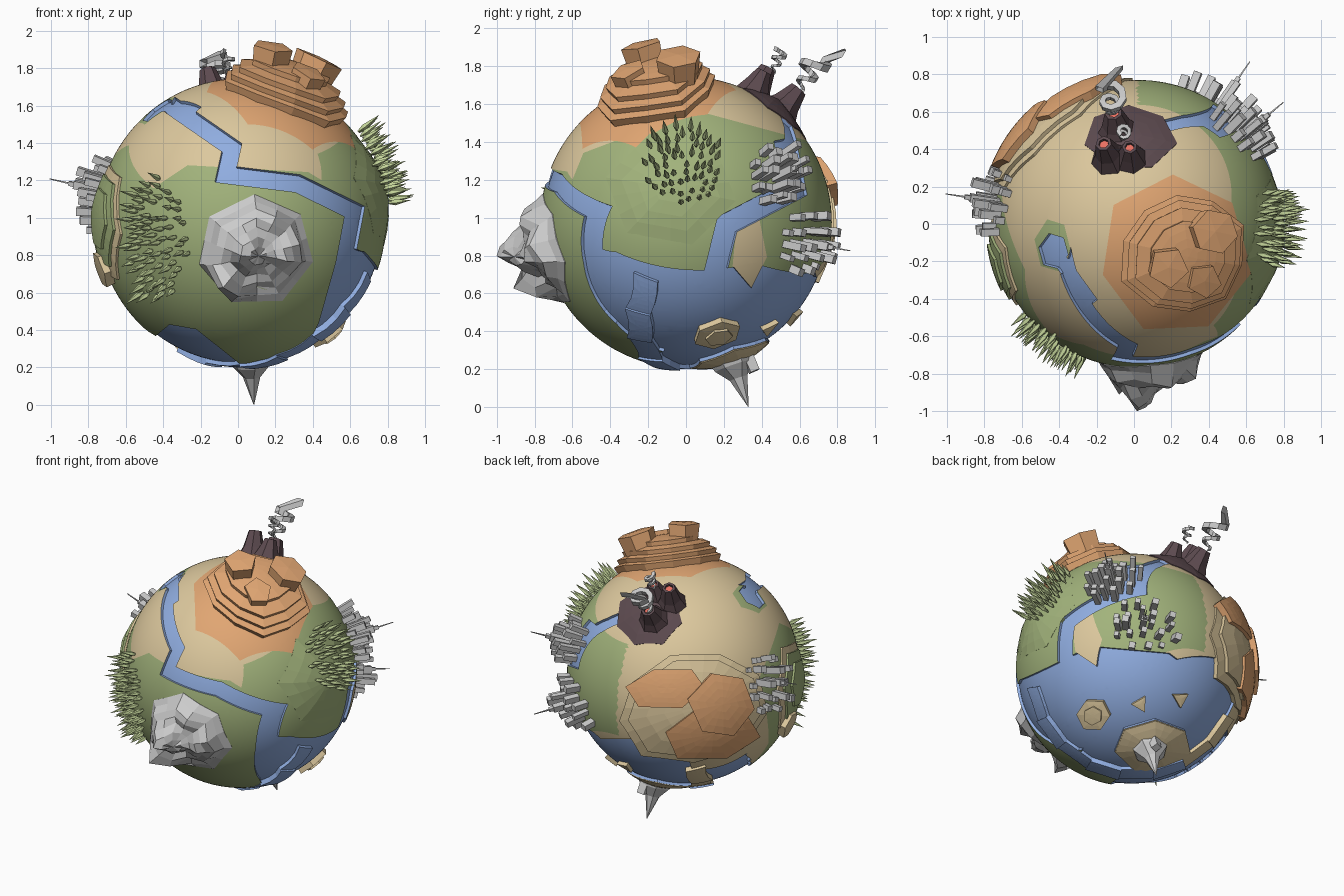
import bpy, bmesh, random
from math import sin, cos, pi, radians, sqrt, hypot
from mathutils import Vector

if "Cube" in bpy.data.objects:
    bpy.data.objects.remove(bpy.data.objects["Cube"])

random.seed(4)
C, R, Z = Vector((0.02, 0, 0.975)), 0.77, Vector((0, 0, 1))
COL = dict(sand=(.72, .58, .34), green=(.36, .45, .2), orange=(.75, .38, .17), blue=(.28, .42, .75),
           dark=(.11, .07, .08), tree=(.55, .66, .32), lava=(.8, .16, .12))
MAT = {}
for k, c in COL.items():
    MAT[k] = bpy.data.materials.new(k)
    MAT[k].diffuse_color = (*c, 1)

# map projections used for laying out regions: azimuth, elevation, centre, scale
VIEW = {}
for k, a, e, cx, cy, s in (('f', -90, 0, 242, 223, 187), ('r', 0, 0, 687, 223, 188), ('t', -90, 90, 1138, 225, 187),
                           ('bl', 135, 27, 685, 670, 151), ('br', 55, -30, 1131, 667, 151), ('l', 180, 0, 0, 0, 100)):
    a, e = radians(a), radians(e)
    h = Vector((cos(a), sin(a), 0))
    VIEW[k] = (Vector((-sin(a), cos(a), 0)), Z * cos(e) - h * sin(e), h * cos(e) + Z * sin(e), cx, cy, s)


def hit(view, px, py):
    """Unit direction from the planet centre for a map point."""
    rt, up, cam, cx, cy, s = VIEW[view]
    u, v = (px - cx) / s / R, (cy - py) / s / R
    return (rt * u + up * v + cam * sqrt(max(0, 1 - u * u - v * v))).normalized()


def to_map(view, d):
    rt, up, cam, cx, cy, s = VIEW[view]
    return cx + d.dot(rt) * R * s, cy - d.dot(up) * R * s


def poly(x, y, rx, ry=None, n=6, a=0.2, jag=0.0):
    """Stretched polygon, optionally with uneven corners."""
    pts = []
    for i in range(n):
        k, t = 1 + random.uniform(-jag, jag), a + 2 * pi * i / n
        pts.append((x + rx * k * cos(t), y + (ry or rx) * k * sin(t)))
    return pts


def ribbon(pts, w):
    """Polygon of half-width w around a bent path."""
    pts = [Vector(p) for p in pts]
    seg = [(b - a).normalized() for a, b in zip(pts, pts[1:])]
    left, right = [], []
    for p, a, b in zip(pts, seg[:1] + seg, seg + seg[-1:]):
        m = (a + b).normalized()
        n = Vector((-m.y, m.x)) * w / max(.5, m.dot(a))
        left.append(tuple(p + n))
        right.append(tuple(p - n))
    return left + right[::-1]


def inside(x, y, pts):
    res = False
    for (x1, y1), (x2, y2) in zip(pts, pts[1:] + pts[:1]):
        if (y1 > y) != (y2 > y) and x < (x2 - x1) * (y - y1) / (y2 - y1) + x1:
            res = not res
    return res


def finish(bm, name, mat=None):
    bmesh.ops.recalc_face_normals(bm, faces=bm.faces)
    me = bpy.data.meshes.new(name)
    bm.to_mesh(me)
    bm.free()
    ob = bpy.data.objects.new(name, me)
    bpy.context.collection.objects.link(ob)
    if mat:
        me.materials.append(MAT[mat])
    return ob


def slab(name, view, pts, r1, mat=None, f=None, rings=4, sub=3):
    """Raised plate following the globe, with an optional height function."""
    bm = bmesh.new()
    n = len(pts)
    out = [(a[0] + (b[0] - a[0]) * i / sub, a[1] + (b[1] - a[1]) * i / sub)
           for a, b in zip(pts, pts[1:] + pts[:1]) for i in range(sub)]
    mx, my = sum(p[0] for p in pts) / n, sum(p[1] for p in pts) / n
    put = lambda x, y, r: bm.verts.new(C + hit(view, x, y) * r)
    hgt = lambda x, y, t: r1 + (f(x, y, t) if f else 0)
    loops = [[put(x, y, .72) for x, y in out]]
    for k in range(rings, 0, -1):
        t = k / rings
        ring = [(mx + (x - mx) * t, my + (y - my) * t) for x, y in out]
        loops.append([put(x, y, hgt(x, y, t)) for x, y in ring])
    for A, B in zip(loops, loops[1:]):
        for i in range(len(A)):
            j = (i + 1) % len(A)
            bm.faces.new((A[i], A[j], B[j], B[i]))
    top = put(mx, my, hgt(mx, my, 0))
    for i, v in enumerate(loops[-1]):
        bm.faces.new((v, loops[-1][(i + 1) % len(out)], top))
    bm.faces.new(loops[0])
    return finish(bm, name, mat)


def stack(bm, d, prof, n, turn=0.3):
    """Lofted rings (distance from centre, radius) along direction d."""
    u = d.orthogonal().normalized() if abs(d.z) > 0.95 else d.cross(Z).normalized()
    v, loops = d.cross(u), []
    for r, w in prof:
        loops.append([bm.verts.new(C + d * r + (u * cos(turn + 2 * pi * i / n) + v * sin(turn + 2 * pi * i / n)) * w)
                      for i in range(n)])
    for A, B in zip(loops, loops[1:]):
        for i in range(n):
            bm.faces.new((A[i], A[(i + 1) % n], B[(i + 1) % n], B[i]))
    bm.faces.new(loops[0])
    bm.faces.new(loops[-1])


def scaled(pts, k):
    mx, my = sum(p[0] for p in pts) / len(pts), sum(p[1] for p in pts) / len(pts)
    return [(mx + (x - mx) * k, my + (y - my) * k) for x, y in pts]


# rivers as bent ribbons, land and sea as stretched polygons; the first match wins
south = poly(1150, 743, 40, 27, 7)
crater_land = poly(1130, 138, 46, 33, 7, jag=.08)
REG = [('br', 'sand', south), ('t', 'dark', crater_land)]
for view, w, path in (('f', 9, [(170, 105), (232, 148), (226, 175), (298, 184), (355, 212), (345, 265), (328, 325)]),
                      ('t', 7, [(1058, 258), (1092, 305)]), ('t', 6, [(1152, 130), (1185, 122), (1225, 120)]),
                      ('r', 11, [(785, 140), (795, 190), (728, 225), (712, 290)])):
    REG.append((view, 'blue', ribbon(path, w)))
for view, col, x, y, rx, ry, n in (('t', 'blue', 1054, 252, 15, 18, 6), ('r', 'sand', 750, 250, 18, 38, 5),
                                   ('f', 'green', 258, 270, 84, 96, 8), ('br', 'blue', 1118, 727, 114, 84, 9),
                                   ('f', 'blue', 190, 366, 62, 42, 6), ('bl', 'blue', 610, 780, 80, 50, 6),
                                   ('t', 'orange', 1175, 256, 76, 82, 7), ('t', 'green', 1053, 246, 18, 28, 6),
                                   ('f', 'green', 245, 300, 180, 142, 9), ('r', 'green', 700, 215, 150, 105, 7),
                                   ('bl', 'green', 790, 700, 45, 70, 6)):
    REG.append((view, col, poly(x, y, rx, ry, n, jag=.04)))


def region(d):
    for view, col, pts in REG:
        if d.dot(VIEW[view][2]) > 0 and inside(*to_map(view, d), pts):
            return col
    return 'sand'


# globe cut along the region borders, water sunk below the shore
bm = bmesh.new()
bmesh.ops.create_icosphere(bm, subdivisions=6, radius=R)
for view, col, pts in REG:
    rt, up, cam, cx, cy, s = VIEW[view]
    xs, ys = [p[0] for p in pts], [p[1] for p in pts]
    close = []
    for fc in bm.faces:
        d = fc.calc_center_median() / R
        x, y = to_map(view, d)
        if d.dot(cam) > -.05 and min(xs) - 8 < x < max(xs) + 8 and min(ys) - 8 < y < max(ys) + 8:
            close.append(fc)
    for a, b in zip(pts, pts[1:] + pts[:1]):
        a, b = Vector(a), Vector(b)
        e = (b - a).normalized()
        local = set()
        for fc in close:
            q = Vector(to_map(view, fc.calc_center_median() / R)) - a
            if -6 < q.dot(e) < (b - a).length + 6 and abs(q.x * e.y - q.y * e.x) < 8:
                local.update((fc, *fc.edges, *fc.verts))
        if local:
            co = rt * ((a.x - cx) / s) + up * ((cy - a.y) / s)
            cut = bmesh.ops.bisect_plane(bm, geom=list(local), dist=1e-4, plane_co=co, plane_no=(rt * e.x - up * e.y).cross(cam))
            close = list({f for f in close if f.is_valid} | {f for f in cut['geom'] if isinstance(f, bmesh.types.BMFace)})
names = ['sand', 'green', 'orange', 'blue', 'dark']
for fc in bm.faces:
    fc.material_index = names.index(region(fc.calc_center_median().normalized()))
bm.normal_update()
bmesh.ops.inset_region(bm, faces=[f for f in bm.faces if f.material_index == 3], thickness=.002, depth=-.018)
bmesh.ops.translate(bm, verts=bm.verts, vec=C)
globe = finish(bm, 'globe')
for k in names:
    globe.data.materials.append(MAT[k])
bpy.context.view_layer.objects.active = globe
globe.select_set(True)
bpy.ops.object.shade_smooth_by_angle(angle=radians(30))

# stepped mesa with buttes
mesa = poly(1181, 252, 66, 66, 10, jag=.09)
for i, (k, r) in enumerate(((.9, .82), (.81, .85), (.69, .88), (.5, .91))):
    slab(f'mesa_tier_{i}', 't', scaled(mesa, k), r, 'orange', sub=1)
for i, (x, y, w, r) in enumerate(((1162, 259, 16, .99), (1199, 231, 18, .98), (1193, 272, 14, .94))):
    slab(f'butte_{i}', 't', poly(x, y, w, n=5 + i % 2), r, 'orange', sub=1, rings=1)

# canyon plates on the back left
canyon = poly(679, 709, 74, 55, 9, jag=.06)
slab('canyon_base', 'bl', canyon, .785, 'sand')
slab('canyon_step', 'bl', scaled(canyon, .88), .805, 'sand')
for i, (x, y, rx, ry, r) in enumerate(((651, 688, 37, 20, .83), (702, 707, 32, 32, .845), (693, 735, 46, 24, .82))):
    slab(f'canyon_plate_{i}', 'bl', poly(x, y, rx, ry, 6, jag=.08), r, 'orange')

# hexagonal terraces on the left side
for i, (w, r, mat) in enumerate(((29, .785, 'sand'), (23, .80, 'green'), (15, .815, 'green'))):
    slab(f'terrace_{i}', 'l', poly(20 + i, -i, w * .8, w * 1.1), r, mat)
slab('terrace_side', 'l', poly(14, 24, 9), .82, 'sand')

# rocky mountain at the front
peaks = ((266, 218, .14), (244, 246, .21), (222, 278, .23), (285, 250, .13), (226, 235, .10))
rock = lambda x, y, t: min(1, (1 - t) * 4) * (max(max(0, h * (1 - hypot(x - a, y - b) / 30)) for a, b, h in peaks)
                                              + (1 - t) * .05 + random.uniform(-.02, .02))
slab('mountain', 'f', poly(256, 251, 58, 56, 7), .775, f=rock, rings=7, sub=2)

# two forests, the right one on a low hill
slab('grove_hill', 'r', poly(672, 190, 66, 58), .772, 'green', f=lambda x, y, t: .03 * (1 - t))
for name, view, area, count, base in (('right_forest', 'r', poly(684, 168, 38, n=9), 60, .79),
                                      ('left_forest', 'f', poly(158, 240, 32, 63, 7), 75, .76)):
    bm = bmesh.new()
    xs, ys = [p[0] for p in area], [p[1] for p in area]
    spots = []
    for _ in range(4000):
        x, y = random.uniform(min(xs), max(xs)), random.uniform(min(ys), max(ys))
        if len(spots) < count and inside(x, y, area) and all(hypot(x - a, y - b) > 6 for a, b in spots):
            spots.append((x, y))
            h = random.uniform(.09, .15)
            stack(bm, hit(view, x, y), [(base, .005), (base + h * .3, .017), (base + h, .001)], 5)
    finish(bm, name, 'tree')

# three city blocks with antenna towers
for name, view, x0, y0, sx, sy in (('city_back', 'r', 803, 243, 9, 12), ('city_right', 'r', 774, 178, 10, 11),
                                   ('city_left', 'bl', 751, 691, 9, 12)):
    bm = bmesh.new()
    for u in range(-2, 3):
        for v in range(-2, 3):
            if abs(u) + abs(v) > 3:
                continue
            d = hit(view, x0 + u * sx + random.uniform(-2, 2), y0 + v * sy + random.uniform(-2, 2))
            top = .80 + random.uniform(0, .08) + .03 * max(0, 3 - abs(u) - abs(v))
            w = random.uniform(.022, .032)
            prof = [(.74, w), (top, w)]
            if u == v == 0:
                prof = [(.74, .03), (.93, .03), (.93, .018), (.96, .016), (.96, .006), (1.065, .003)]
            stack(bm, d, prof, 4, .6)
    finish(bm, name)

# volcano mound, cones and lava
slab('volcano_mound', 't', crater_land, .775, 'dark', f=lambda x, y, t: .04 * (1 - t))
cones, lava = bmesh.new(), bmesh.new()
for x, y, top, w in ((1110, 159, .94, .055), (1131, 159, .90, .05), (1118, 133, .93, .06)):
    d = hit('t', x, y)
    stack(cones, d, [(.75, w * 2), (.83, w * 1.3), (top, w * .8), (top, w * .5), (top - .03, w * .4)], 7)
    stack(lava, d, [(top - .04, w * .45), (top - .015, w * .45)], 7)
finish(cones, 'volcano_cones', 'dark')
finish(lava, 'lava', 'lava')


def smoke(name, a, b, r0, r1, turns, tail, w):
    """Spiralling ribbon from a to b, ending in an optional tail."""
    bm, a, b = bmesh.new(), Vector(a), Vector(b)
    ax = (b - a).normalized()
    u = ax.cross(Vector((1, 0, 0))).normalized()
    v, prev, n = ax.cross(u), None, int(turns * 9)
    for i in range(n + 1):
        t = i / n
        n1 = u * cos(2 * pi * turns * t) + v * sin(2 * pi * turns * t)
        p = Vector(tail) if i == n and tail else a.lerp(b, t) + n1 * (r0 + (r1 - r0) * t)
        k = w * (.5 + t)
        ring = [bm.verts.new(p + n1 * k * s + ax * k * q) for s, q in ((-1, -1), (1, -1), (1, 1), (-1, 1))]
        for m in range(4 if prev else 0):
            bm.faces.new((prev[m], prev[m - 1], ring[m - 1], ring[m]))
        if i in (0, n):
            bm.faces.new(ring)
        prev = ring
    finish(bm, name)


smoke('smoke_large', (-.12, .6, 1.68), (-.12, .70, 1.85), .02, .075, 2.3, (-.08, .83, 1.87), .015)
smoke('smoke_small', (-.06, .46, 1.77), (-.05, .50, 1.88), .012, .035, 2.4, None, .008)

# southern island with stone spike
slab('south_island', 'br', scaled(south, .97), .775, 'sand', f=lambda x, y, t: .03 * (1 - t))
bm = bmesh.new()
tip = (Vector((.085, .33, 0)) - C).normalized()
stack(bm, tip, [(.74, .13), (.80, .11), (.87, .05), (1.03, .002)], 7)
stack(bm, (tip + Vector((.04, .10, .03))).normalized(), [(.74, .04), (.87, .035)], 4)
finish(bm, 'stone_spike')

# small islets and raised shore steps around the ocean
for i, (x, y, w, n, r) in enumerate(((1088, 713, 16, 6, .79), (1088, 713, 9, 6, .805), (1133, 701, 9, 3, .78), (1173, 694, 9, 3, .78))):
    slab(f'islet_{i}', 'br', poly(x, y, w, n=n, a=i * .5), r, 'sand', sub=1)
arc = lambda i, r: (1131 + r * cos(radians(168 - 18 * i)), 667 + r * sin(radians(168 - 18 * i)))
for i in range(8):
    slab(f'shore_step_{i}', 'br', [arc(i, 109), arc(i + 1, 109), arc(i + 1, 100), arc(i, 100)],
         .775 + .012 * (i % 2), 'sand' if i > 5 else 'blue')

for m in bpy.data.materials:
    if m.users and not m.is_grease_pencil:
        m.use_nodes = True
        m.node_tree.nodes["Principled BSDF"].inputs["Base Color"].default_value = m.diffuse_color
